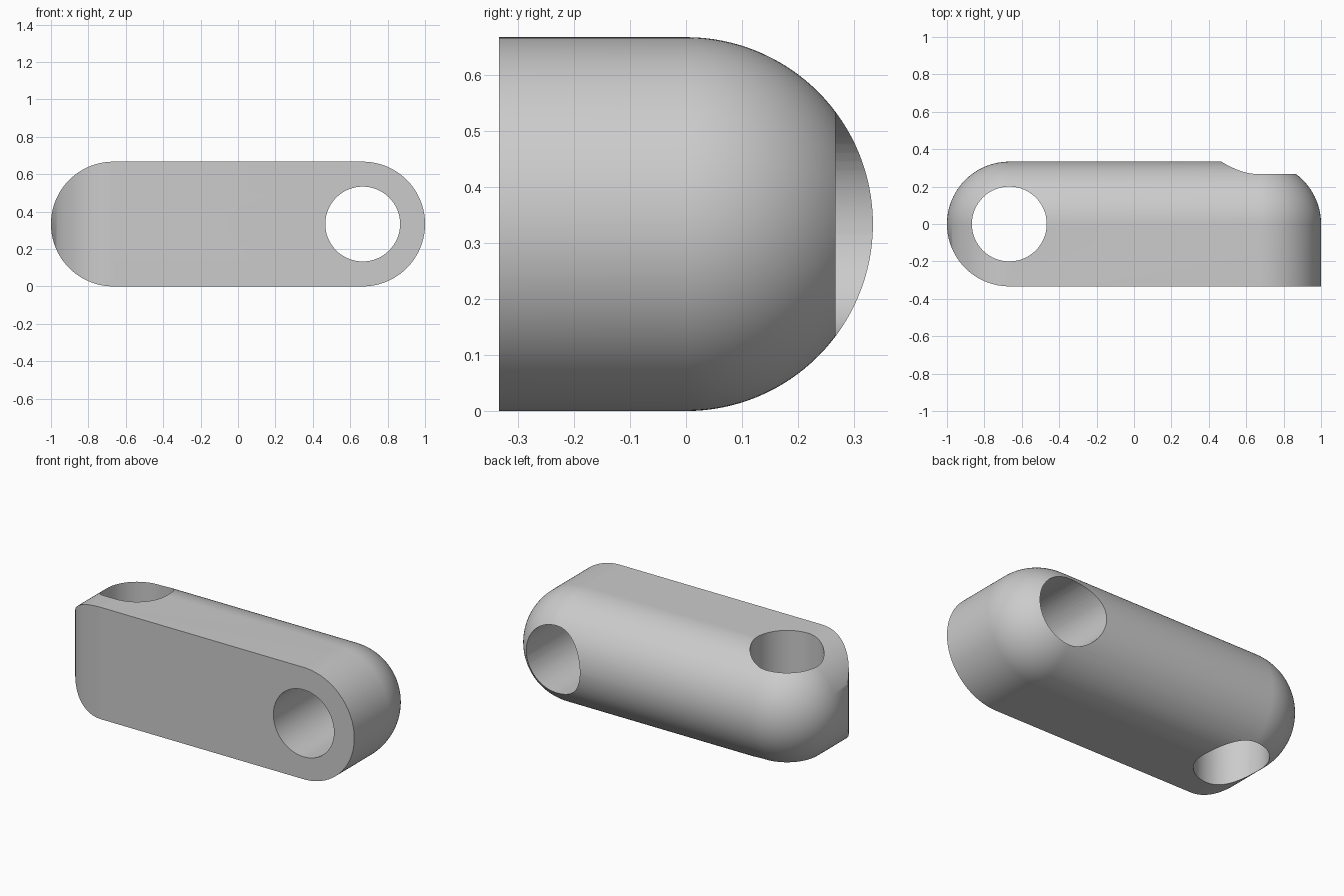
import bpy, bmesh
from math import sin, cos, pi
from mathutils import Matrix, Vector

cube = bpy.data.objects.get("Cube")
if cube:
    bpy.data.objects.remove(cube, do_unlink=True)

R = 1 / 3          # half thickness of the bar
C = 2 / 3          # distance of each end's centre from the middle
HOLE = 0.2         # hole radius
N = 32             # segments per quarter circle


def add_object(name, bm):
    bmesh.ops.recalc_face_normals(bm, faces=bm.faces)
    mesh = bpy.data.meshes.new(name)
    bm.to_mesh(mesh)
    bm.free()
    obj = bpy.data.objects.new(name, mesh)
    bpy.context.collection.objects.link(obj)
    return obj


def make_body():
    bm = bmesh.new()
    # half capsule: upper outline spun around the long axis, over the back
    pts = []
    for side in (-1, 1):
        arc = [Vector((side * (C + R * cos(a)), 0, R * sin(a)))
               for a in (i * pi / 2 / N for i in range(N + 1))]
        pts += arc if side < 0 else arc[::-1]
    verts = [bm.verts.new(p) for p in pts]
    edges = [bm.edges.new(pair) for pair in zip(verts, verts[1:])]
    bmesh.ops.spin(bm, geom=verts + edges, cent=(0, 0, 0), axis=(1, 0, 0),
                   angle=-pi, steps=2 * N)
    bmesh.ops.remove_doubles(bm, verts=bm.verts, dist=0.0001)
    # straight front half, closed by a flat face
    rim = [e for e in bm.edges if e.is_boundary]
    out = bmesh.ops.extrude_edge_only(bm, edges=rim)["geom"]
    bmesh.ops.translate(bm, vec=(0, -R, 0),
                        verts=[g for g in out if isinstance(g, bmesh.types.BMVert)])
    bmesh.ops.holes_fill(bm, edges=[e for e in bm.edges if e.is_boundary], sides=0)
    bmesh.ops.translate(bm, vec=(0, 0, R), verts=bm.verts)
    return add_object("link_body", bm)


def make_hole(name, x, turn):
    bm = bmesh.new()
    place = Matrix.Translation((x, 0, R)) @ Matrix.Rotation(turn, 4, "X")
    bmesh.ops.create_cone(bm, cap_ends=True, segments=2 * N, radius1=HOLE,
                          radius2=HOLE, depth=2, matrix=place)
    return add_object(name, bm)


def make_corner_trim():
    # waste outside the upright rounding of the front corner
    bm = bmesh.new()
    outline = [(-C - R * cos(a), -R * sin(a))
               for a in (i * pi / 2 / N for i in range(1, N + 1))]
    outline += [(-C, -0.6), (-1.3, -0.6), (-1.3, outline[0][1])]
    face = bm.faces.new([bm.verts.new((x, y, -0.3)) for x, y in outline])
    top = bmesh.ops.extrude_face_region(bm, geom=[face])["geom"]
    bmesh.ops.translate(bm, vec=(0, 0, 1.4),
                        verts=[g for g in top if isinstance(g, bmesh.types.BMVert)])
    return add_object("corner_trim", bm)


body = make_body()
cutters = [make_corner_trim(),
           make_hole("upright_hole", -C, 0),
           make_hole("cross_hole", C, pi / 2)]

# cut the corner and both holes
bpy.ops.object.select_all(action="DESELECT")
bpy.context.view_layer.objects.active = body
body.select_set(True)
for cutter in cutters:
    cutter.hide_render = True
    mod = body.modifiers.new(cutter.name, "BOOLEAN")
    mod.operation = "DIFFERENCE"
    mod.solver = "EXACT"
    mod.object = cutter
    bpy.ops.object.modifier_apply(modifier=mod.name)
for cutter in cutters:
    bpy.data.objects.remove(cutter, do_unlink=True)

# single plain grey
grey = bpy.data.materials.new("light_grey")
grey.use_nodes = True
colour = (0.6, 0.6, 0.6, 1)
grey.diffuse_color = colour
grey.node_tree.nodes["Principled BSDF"].inputs["Base Color"].default_value = colour
body.data.materials.clear()
body.data.materials.append(grey)

bpy.ops.object.shade_smooth_by_angle(angle=pi / 6)
